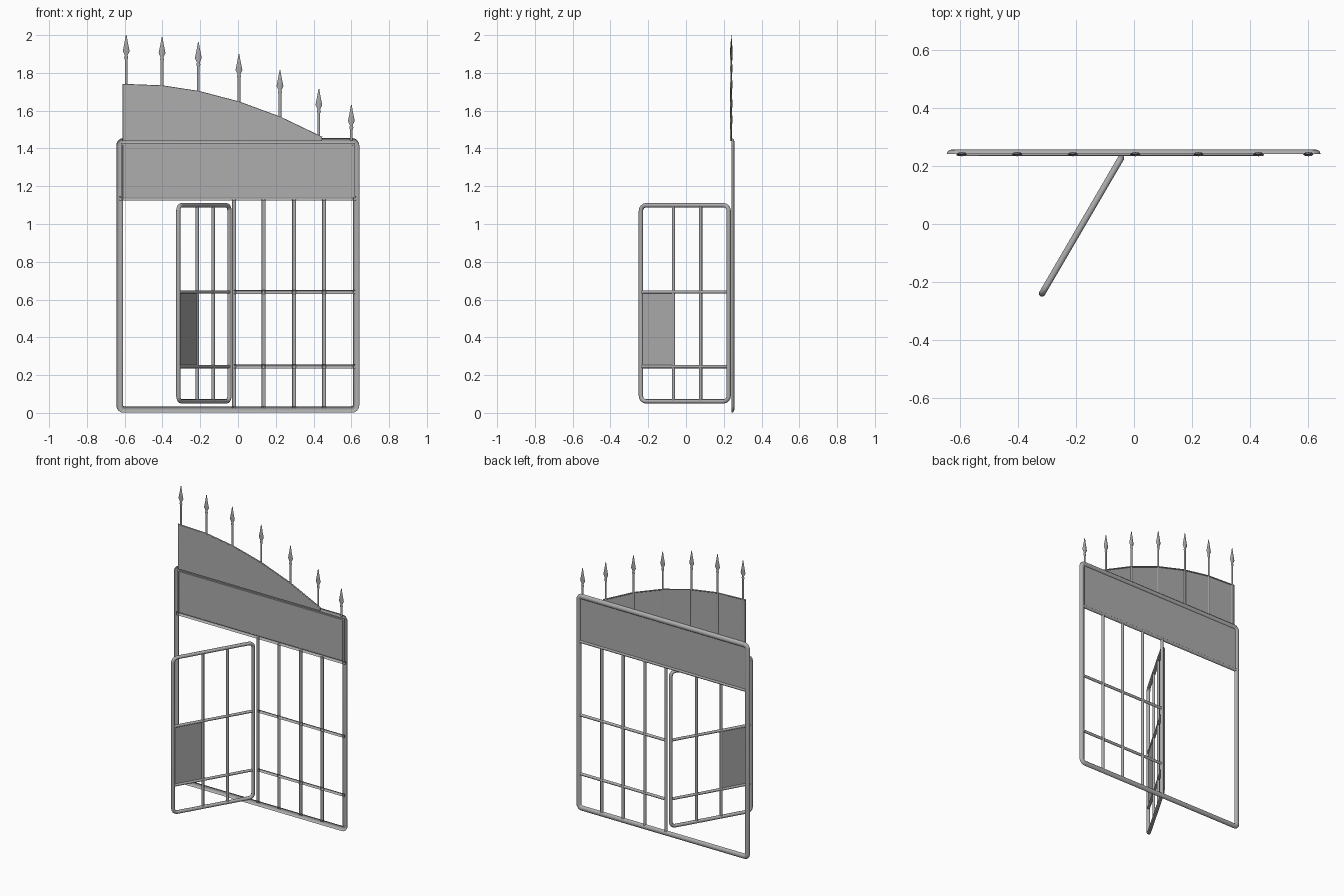
import bpy, bmesh, math
from mathutils import Vector

if "Cube" in bpy.data.objects:
    bpy.data.objects.remove(bpy.data.objects["Cube"], do_unlink=True)

metal = bpy.data.materials.new("grey metal")
metal.use_nodes = True
metal.diffuse_color = (0.42, 0.42, 0.42, 1)
metal.node_tree.nodes["Principled BSDF"].inputs["Base Color"].default_value = metal.diffuse_color


def finish(name, bm, smooth=True):
    bmesh.ops.recalc_face_normals(bm, faces=bm.faces)
    mesh = bpy.data.meshes.new(name)
    bm.to_mesh(mesh)
    bm.free()
    mesh.materials.append(metal)
    ob = bpy.data.objects.new(name, mesh)
    bpy.context.collection.objects.link(ob)
    if smooth:
        bpy.ops.object.select_all(action="DESELECT")
        ob.select_set(True)
        bpy.context.view_layer.objects.active = ob
        bpy.ops.object.shade_smooth_by_angle(angle=math.radians(50))
    return ob


def sweep(name, path, width, depth, closed=False, half=False, y=0.0):
    """Sweep a round or half-round section along a path in the xz plane."""
    bm = bmesh.new()
    pts = [Vector(p) for p in path]
    n = len(pts)
    steps = 6 if half else 10
    turn = math.pi if half else math.tau
    rings = []
    for i, p in enumerate(pts):
        a = pts[i - 1] if closed or i else p
        b = pts[(i + 1) % n] if closed or i < n - 1 else p
        d1 = (p - a).normalized() if a != p else (b - p).normalized()
        d2 = (b - p).normalized() if b != p else d1
        d = (d1 + d2).normalized()
        side = Vector((-d.y, d.x)) / max(d.dot(d1), 0.3)
        ring = []
        for k in range(steps + (1 if half else 0)):
            t = turn * k / steps
            q = p + side * (width * math.cos(t))
            ring.append(bm.verts.new((q.x, y + depth * math.sin(t), q.y)))
        rings.append(ring)
    for i in range(n if closed else n - 1):
        r, s = rings[i], rings[(i + 1) % n]
        for k in range(steps):
            j = (k + 1) % len(r)
            bm.faces.new((r[k], r[j], s[j], s[k]))
    if not closed:
        for ring in (rings[0], rings[-1]):
            bm.faces.new(ring)
    return finish(name, bm)


def rounded(x0, x1, z0, z1, r, seg=4):
    pts = []
    corners = ((x1 - r, z1 - r), (x0 + r, z1 - r), (x0 + r, z0 + r), (x1 - r, z0 + r))
    for c, (cx, cz) in enumerate(corners):
        for k in range(seg + 1):
            t = math.pi / 2 * (c + k / seg)
            pts.append((cx + r * math.cos(t), cz + r * math.sin(t)))
    return pts


def plate(name, outline, y, thick=0.004):
    bm = bmesh.new()
    face = bm.faces.new([bm.verts.new((x, y - thick / 2, z)) for x, z in outline])
    ext = bmesh.ops.extrude_face_region(bm, geom=[face])
    moved = [v for v in ext["geom"] if isinstance(v, bmesh.types.BMVert)]
    bmesh.ops.translate(bm, verts=moved, vec=(0, thick, 0))
    return finish(name, bm, False)


def rect(x0, x1, z0, z1):
    return [(x0, z0), (x1, z0), (x1, z1), (x0, z1)]


# Fixed frame: half-round channel, open to the front
FRONT = 0.241
sweep("outer_frame", rounded(-0.627, 0.625, 0.018, 1.438, 0.022), 0.017, 0.015, True, True, FRONT)
sweep("header_rail", [(-0.627, 1.135), (0.625, 1.135)], 0.011, 0.012, half=True, y=FRONT)
plate("header_panel", rect(-0.62, 0.62, 1.14, 1.43), FRONT + 0.005)

# Fixed grille
for i, x in enumerate((-0.022, 0.135, 0.297, 0.455)):
    sweep(f"grille_bar_{i + 1}", [(x, 0.025), (x, 1.13)], 0.011, 0.011, half=True, y=FRONT)
for i, z in enumerate((0.245, 0.64)):
    sweep(f"grille_rail_{i + 1}", [(-0.022, z), (0.62, z)], 0.01, 0.01, half=True, y=FRONT)

# Curved crest above the header
arch = [(-0.607, 1.738), (-0.4, 1.73), (-0.205, 1.70), (0.005, 1.645), (0.222, 1.565), (0.445, 1.458)]
plate("crest_panel", [(-0.607, 1.44)] + arch + [(0.445, 1.44)], 0.236)
sweep("crest_rim", [(-0.607, 1.44)] + arch, 0.004, 0.004, y=0.239)

# Flat-headed spears standing on the frame
PROFILE = ((0.002, 0), (0.009, 0.04), (0.018, 0.085), (0.007, 0.108), (0.011, 0.118), (0.007, 0.13))
spears = ((-0.592, 2.0), (-0.402, 1.99), (-0.21, 1.963), (0.005, 1.9),
          (0.222, 1.815), (0.428, 1.715), (0.6, 1.63))
for i, (x, top) in enumerate(spears):
    bm = bmesh.new()
    rings = []
    for r, drop in PROFILE + ((0.007, top - 1.44),):
        rings.append([bm.verts.new((x + r * math.cos(k * math.pi / 4),
                                    0.24 + 0.4 * r * math.sin(k * math.pi / 4),
                                    top - drop)) for k in range(8)])
    for a, b in zip(rings, rings[1:]):
        for k in range(8):
            j = (k + 1) % 8
            bm.faces.new((a[k], a[j], b[j], b[k]))
    bm.faces.new(rings[0])
    bm.faces.new(rings[-1])
    finish(f"spear_{i + 1}", bm)

# Open door, built along local x from its hinge and then swung out
LENGTH = 0.538
door = [sweep("door_frame", rounded(0, LENGTH, 0.061, 1.099, 0.03), 0.0115, 0.0115, True)]
for i, x in enumerate((0.172, 0.338)):
    door.append(sweep(f"door_bar_{i + 1}", [(x, 0.061), (x, 1.099)], 0.009, 0.009))
for i, z in enumerate((0.245, 0.64)):
    door.append(sweep(f"door_rail_{i + 1}", [(0, z), (LENGTH, z)], 0.009, 0.009))
door.append(plate("door_lock_panel", rect(0.338, LENGTH, 0.24, 0.64), 0))
for ob in door:
    ob.location = (-0.045, 0.226, 0)
    ob.rotation_euler.z = math.atan2(-0.48, -0.28)
